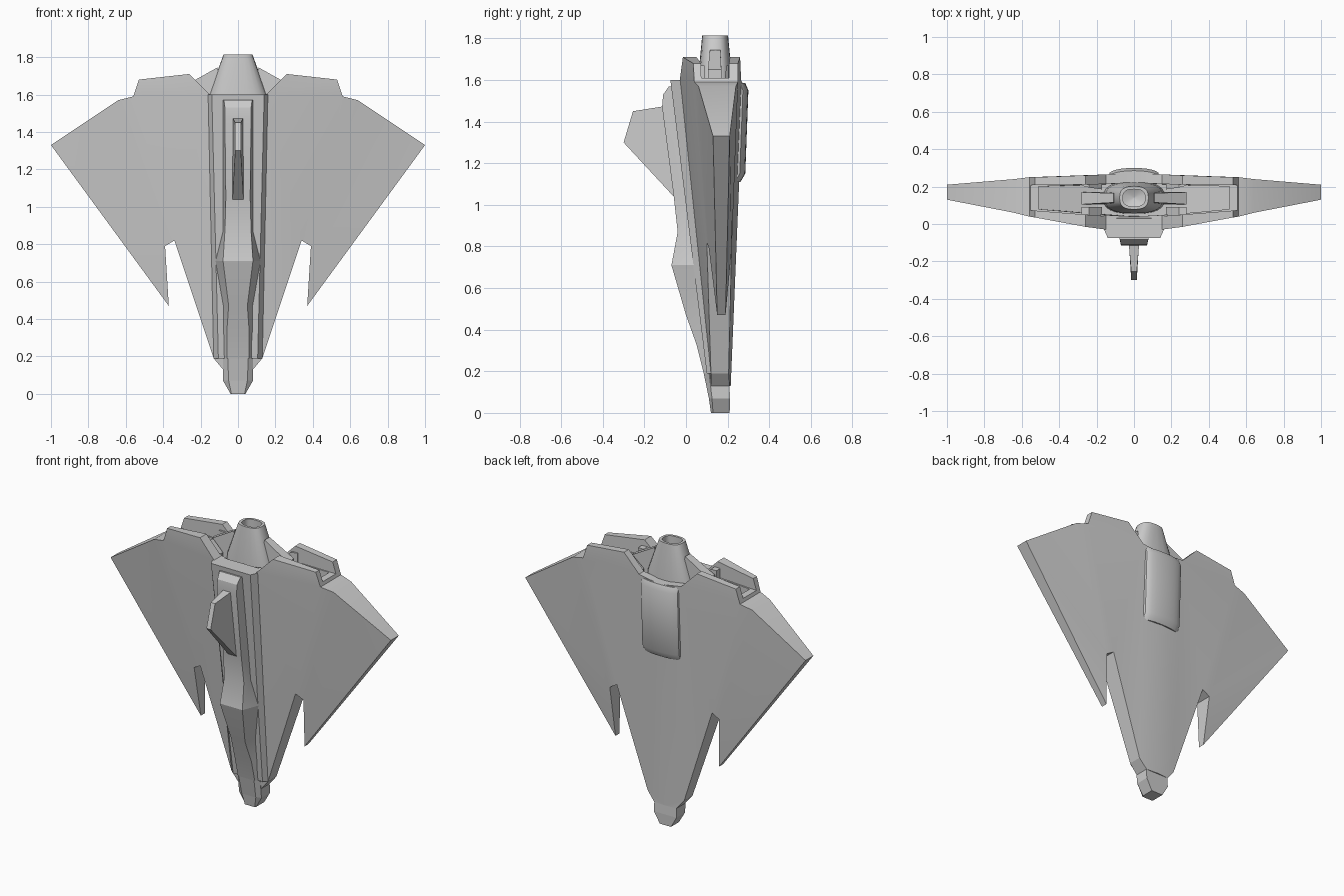
import bpy, bmesh, math

if "Cube" in bpy.data.objects:
    bpy.data.objects.remove(bpy.data.objects["Cube"])


def finish(name, bm, smooth=20):
    bmesh.ops.recalc_face_normals(bm, faces=bm.faces[:])
    me = bpy.data.meshes.new(name)
    bm.to_mesh(me)
    bm.free()
    ob = bpy.data.objects.new(name, me)
    bpy.context.collection.objects.link(ob)
    if smooth:
        bpy.ops.object.select_all(action='DESELECT')
        ob.select_set(True)
        bpy.context.view_layer.objects.active = ob
        bpy.ops.object.shade_smooth_by_angle(angle=math.radians(smooth))
    return ob


def slab(name, pts, faces, smooth=20):
    """Half plan of (x, z, front y, back y) points, given thickness and mirrored in x."""
    bm = bmesh.new()
    f = [bm.verts.new((x, a, z)) for x, z, a, b in pts]
    k = [bm.verts.new((x, b, z)) for x, z, a, b in pts]
    edges = {}
    for face in faces:
        bm.faces.new([f[i] for i in face])
        bm.faces.new([k[i] for i in reversed(face)])
        for i, j in zip(face, face[1:] + face[:1]):
            key = (min(i, j), max(i, j))
            edges[key] = edges.get(key, 0) + 1
    for (i, j), n in edges.items():
        if n == 1 and (pts[i][0] > 0 or pts[j][0] > 0):
            bm.faces.new([f[i], f[j], k[j], k[i]])
    geom = bm.verts[:] + bm.edges[:] + bm.faces[:]
    bmesh.ops.mirror(bm, geom=geom, axis='X', merge_dist=0.0001)
    bmesh.ops.remove_doubles(bm, verts=bm.verts[:], dist=0.0001)
    return finish(name, bm, smooth)


def loft(name, rings, smooth=20, closed=False):
    """Skin a list of point rings; cap the ends or join last to first."""
    bm = bmesh.new()
    vs = [[bm.verts.new(p) for p in r] for r in rings]
    n = len(vs[0])
    for a, b in zip(vs, vs[1:] + (vs[:1] if closed else [])):
        for i in range(n):
            bm.faces.new([a[i], a[(i + 1) % n], b[(i + 1) % n], b[i]])
    if not closed:
        bm.faces.new(vs[0])
        bm.faces.new(vs[-1])
    return finish(name, bm, smooth)


def trapezoid(z, wo, yo, wi, yf, back):
    return [(-wo, back, z), (-wo, yo, z), (-wi, yf, z),
            (wi, yf, z), (wo, yo, z), (wo, back, z)]


def oval(z, hx, hy, cy=0.14, n=24, p=0.75):
    ring = []
    for i in range(n):
        c, s = math.cos(2 * math.pi * i / n), math.sin(2 * math.pi * i / n)
        ring.append((hx * math.copysign(abs(c) ** p, c),
                     cy + hy * math.copysign(abs(s) ** p, s), z))
    return ring


# wings and main hull
hull = slab("wing_hull", [
    (0, 0.13, 0.11, 0.215), (0.08, 0.13, 0.12, 0.21), (0.13, 0.19, 0.12, 0.205),
    (0.34, 0.82, 0.10, 0.22), (0.39, 0.79, 0.11, 0.22), (0.37, 0.47, 0.15, 0.19),
    (1.0, 1.33, 0.13, 0.21), (0.64, 1.57, 0.06, 0.24), (0.56, 1.59, 0.04, 0.25),
    (0.53, 1.68, 0.035, 0.25), (0.26, 1.71, -0.015, 0.26), (0.15, 1.6, -0.03, 0.265),
    (0, 1.58, -0.03, 0.275)],
    [[0, 1, 2], [0, 2, 11, 12], [2, 3, 11], [3, 8, 11], [11, 8, 9, 10],
     [3, 4, 8], [4, 7, 8], [4, 6, 7], [4, 5, 6]])

# slots that split the trailing edge into front and back plates
slot = slab("slot_cutter", [
    (0, 1.61, 0.03, 0.215), (0.7, 1.61, 0.085, 0.205),
    (0.7, 1.9, 0.085, 0.205), (0, 1.9, 0.03, 0.215)], [[0, 1, 2, 3]], 0)
bay = slab("bay_cutter", [
    (0, 1.48, 0.04, 0.22), (0.2, 1.48, 0.05, 0.21), (0.51, 1.56, 0.08, 0.2),
    (0.51, 1.8, 0.08, 0.2), (0, 1.8, 0.04, 0.22)], [[0, 1, 2, 3, 4]], 0)
for cutter in (slot, bay):
    cutter.hide_render = True
    cutter.hide_set(True)
    m = hull.modifiers.new(cutter.name, 'BOOLEAN')
    m.object, m.operation, m.solver = cutter, 'DIFFERENCE', 'EXACT'

# stepped ridge along the front of the hull
loft("hull_ridge", [
    trapezoid(0.19, 0.13, 0.12, 0.105, 0.10, 0.17),
    trapezoid(1.6, 0.16, -0.03, 0.14, -0.075, 0.03)], 0)

# spine with canopy bulge
loft("canopy_spine", [trapezoid(*s, s[2] + 0.03) for s in [
    (0.19, 0.08, 0.11, 0.06, 0.085), (0.33, 0.08, 0.09, 0.06, 0.05),
    (0.47, 0.08, 0.07, 0.05, 0.0), (0.71, 0.12, 0.035, 0.08, -0.07),
    (0.87, 0.08, 0.01, 0.07, -0.04), (1.05, 0.08, -0.01, 0.065, -0.06),
    (1.47, 0.08, -0.06, 0.07, -0.115), (1.53, 0.08, -0.065, 0.07, -0.11),
    (1.57, 0.08, -0.07, 0.075, -0.082)]])

# nose
loft("nose", [trapezoid(*s) for s in [
    (0.0, 0.04, 0.13, 0.035, 0.12, 0.21), (0.07, 0.08, 0.125, 0.05, 0.11, 0.212),
    (0.2, 0.08, 0.11, 0.055, 0.083, 0.205)]], 0)

# dorsal fin, tapering to its tip
fin = [(-0.05, 1.03, 0.03), (-0.30, 1.30, 0.015), (-0.255, 1.45, 0.015), (-0.08, 1.478, 0.03)]
loft("tail_fin", [[(s * w, y, z) for y, z, w in fin] for s in (-1, 1)], 0)


# rounded engine cover on the back
def cover(z, y):
    arc = [(0.135 * math.cos(math.pi * i / 12), y - 0.04 + 0.04 * math.sin(math.pi * i / 12) ** 0.8, z)
           for i in range(13)]
    return [(0.135, 0.22, z)] + arc + [(-0.135, 0.22, z)]


loft("engine_cover", [cover(1.11, 0.262), cover(1.15, 0.285), cover(1.55, 0.30), cover(1.585, 0.285)], 30)

# hollow engine nozzle
loft("engine_nozzle", [
    oval(1.48, 0.165, 0.085), oval(1.6, 0.155, 0.083), oval(1.815, 0.077, 0.062),
    oval(1.815, 0.06, 0.046), oval(1.7, 0.06, 0.046), oval(1.68, 0.005, 0.005)], 35)

# struts joining nozzle and wings
slab("nozzle_struts", [
    (0.03, 1.5, 0.105, 0.17), (0.28, 1.5, 0.105, 0.17), (0.28, 1.65, 0.105, 0.17),
    (0.11, 1.745, 0.115, 0.165), (0.09, 1.66, 0.11, 0.17)], [[0, 1, 2, 3, 4]], 0)
# inner blocks either side of each strut
for name, y0, y1 in (("front_block", 0.0, 0.09), ("back_block", 0.185, 0.24)):
    slab(name, [(0.17, 1.5, y0, y1), (0.28, 1.5, y0 + 0.02, y1),
                (0.28, 1.67, y0 + 0.02, y1), (0.24, 1.67, y0 + 0.01, y1),
                (0.17, 1.6, y0, y1)], [[0, 1, 2, 3, 4]], 0)
